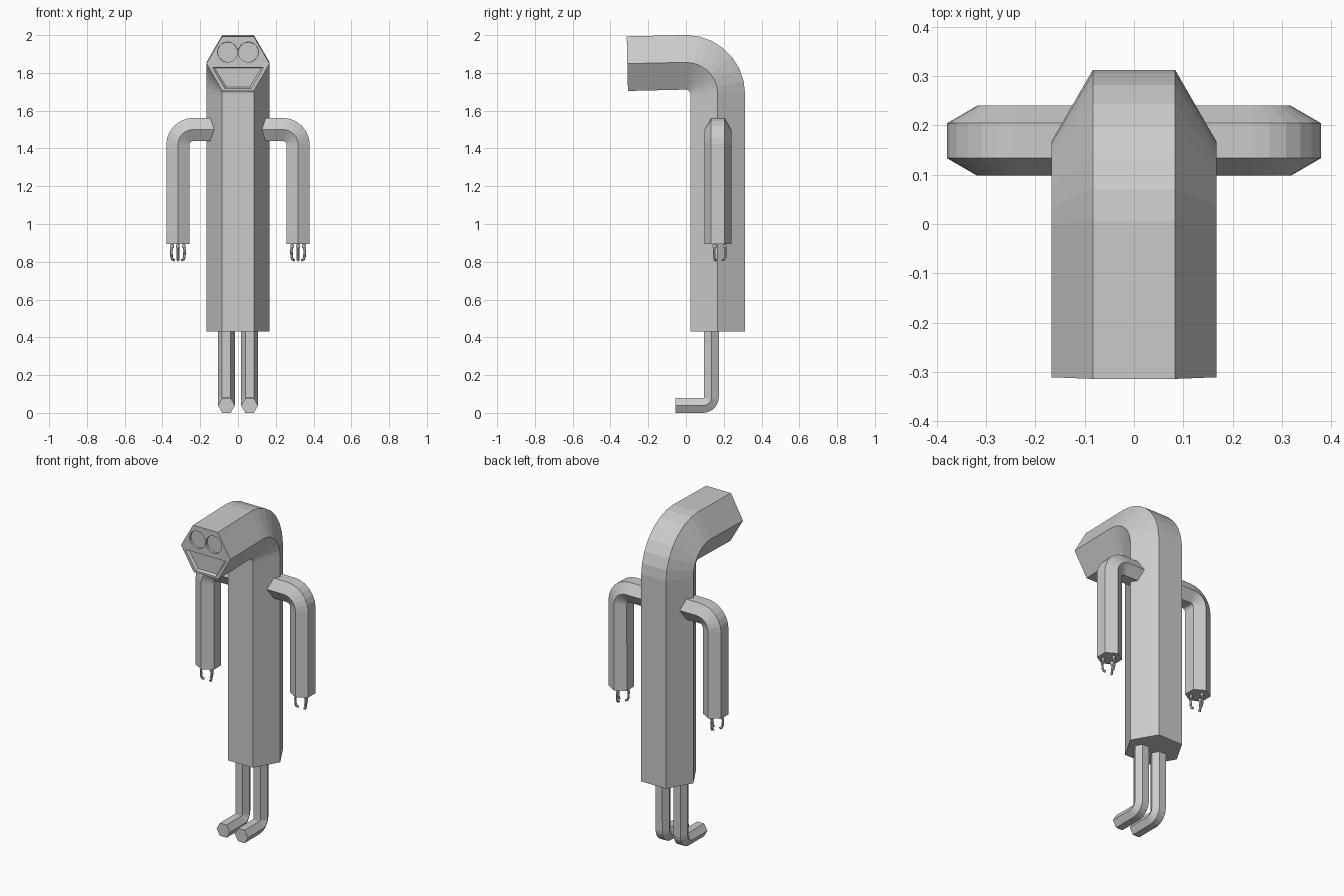
import bpy, bmesh, math
from mathutils import Vector

if "Cube" in bpy.data.objects:
    bpy.data.objects.remove(bpy.data.objects["Cube"])

grey = bpy.data.materials.new("plain grey")
grey.diffuse_color = (0.6, 0.6, 0.6, 1)
grey.use_nodes = True
grey.node_tree.nodes["Principled BSDF"].inputs["Base Color"].default_value = grey.diffuse_color


def loft(name, loops):
    """Skin a list of equal-length point loops and cap both ends."""
    bm = bmesh.new()
    rings = [[bm.verts.new(p) for p in loop] for loop in loops]
    n = len(rings[0])
    for a, b in zip(rings, rings[1:]):
        for i in range(n):
            j = (i + 1) % n
            bm.faces.new((a[i], a[j], b[j], b[i]))
    bm.faces.new(rings[0])
    bm.faces.new(rings[-1])
    bmesh.ops.recalc_face_normals(bm, faces=bm.faces)
    mesh = bpy.data.meshes.new(name)
    bm.to_mesh(mesh)
    bm.free()
    mesh.materials.append(grey)
    obj = bpy.data.objects.new(name, mesh)
    bpy.context.collection.objects.link(obj)
    return obj


def tube(name, path, radius, side):
    """Sweep a hexagon along a flat path; two corners point along 'side'."""
    pts = [Vector(p) for p in path]
    u = Vector(side).normalized()
    loops = []
    for i, p in enumerate(pts):
        t = Vector()
        if i > 0:
            t += (p - pts[i - 1]).normalized()
        if i < len(pts) - 1:
            t += (pts[i + 1] - p).normalized()
        v = t.normalized().cross(u)
        loops.append([p + radius * (math.cos(k * math.pi / 3) * u + math.sin(k * math.pi / 3) * v)
                      for k in range(6)])
    return loft(name, loops)


def arc(ch, cz, r, a0, a1, n):
    """Points (horizontal, z) on an arc, angles in degrees."""
    angles = [math.radians(a0 + (a1 - a0) * i / n) for i in range(n + 1)]
    return [(ch + r * math.cos(a), cz + r * math.sin(a)) for a in angles]


# Body and head: one bent hexagonal tube
profile = [(0.168, 0.43)] + arc(0, 1.688, 0.168, 0, 90, 7) + [(-0.311, 1.849)]
body = tube("body", [(0, y, z) for y, z in profile], 0.167, (1, 0, 0))

# Recessed eyes and mouth cut into the tilted face
def face_cutter(name, outline, inner, depth):
    slope = 0.022
    def ring(pts, d):
        return [(x, -0.311 + d - slope * (z - 1.849), z) for x, z in pts]
    return loft(name, [ring(outline, -0.04), ring(outline, 0), ring(inner, depth)])


def disc(cx, r):
    return [(cx + r * math.cos(k * math.pi / 16), 1.91 + r * math.sin(k * math.pi / 16))
            for k in range(32)]


cutters = [face_cutter("eye_cutter", disc(s * 0.055, 0.053), disc(s * 0.055, 0.0525), 0.014)
           for s in (-1, 1)]
mouth = [(-0.136, 1.829), (0.136, 1.829), (0.07, 1.717), (-0.07, 1.717)]
mouth_in = [(-0.125, 1.827), (0.125, 1.827), (0.062, 1.726), (-0.062, 1.726)]
cutters.append(face_cutter("mouth_cutter", mouth, mouth_in, 0.014))
bpy.context.view_layer.objects.active = body
for c in cutters:
    mod = body.modifiers.new("cut", "BOOLEAN")
    mod.operation = "DIFFERENCE"
    mod.solver = "EXACT"
    mod.object = c
    bpy.ops.object.modifier_apply(modifier=mod.name)
    bpy.data.objects.remove(c)

for s, label in ((-1, "right"), (1, "left")):
    # Arm: out of the shoulder, then straight down
    line = [(0.1, 1.5)] + arc(0.238, 1.42, 0.08, 90, 0, 6) + [(0.318, 0.894)]
    tube(label + "_arm", [(s * x, 0.169, z) for x, z in line], 0.071, (0, 1, 0))

    # Leg and foot
    line = [(0.135, 0.46)] + arc(0.09, 0.084, 0.045, 0, -90, 5) + [(-0.055, 0.039)]
    tube(label + "_leg", [(s * 0.061, y, z) for y, z in line], 0.045, (1, 0, 0))

    # Three hooked fingers with ball joints
    for k in range(3):
        a = math.radians(90 + 120 * k)
        dx, dy = math.cos(a), math.sin(a)
        hook = [(0.036, 0.9), (0.037, 0.875), (0.041, 0.86), (0.039, 0.825),
                (0.034, 0.812), (0.022, 0.808)]
        tube(f"{label}_finger_{k + 1}",
             [(s * 0.318 + r * dx, 0.169 + r * dy, z) for r, z in hook], 0.007, (-dy, dx, 0))
        bpy.ops.mesh.primitive_uv_sphere_add(
            segments=10, ring_count=6, radius=0.011,
            location=(s * 0.318 + 0.036 * dx, 0.169 + 0.036 * dy, 0.882))
        ball = bpy.context.object
        ball.name = f"{label}_knuckle_{k + 1}"
        ball.data.materials.append(grey)
